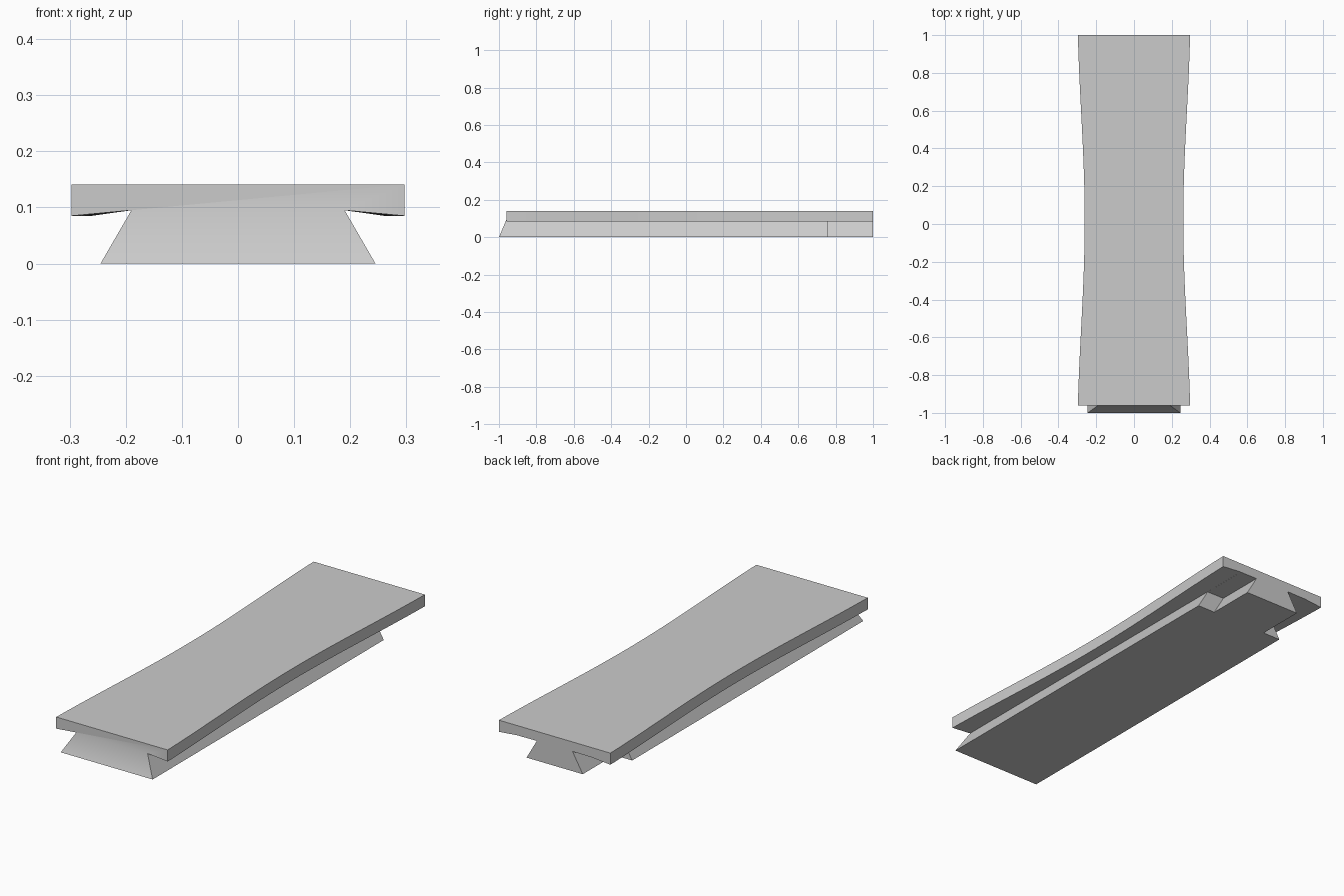
import bpy, bmesh, math

cube = bpy.data.objects.get("Cube")
if cube:
    bpy.data.objects.remove(cube, do_unlink=True)

grey = bpy.data.materials.new("plain grey")
grey.use_nodes = True
grey.diffuse_color = (0.6, 0.6, 0.6, 1)
grey.node_tree.nodes["Principled BSDF"].inputs["Base Color"].default_value = (0.6, 0.6, 0.6, 1)

FRONT, BACK, STEPS = -0.96, 1.0, 32


def half_width(y):
    # Waisted outline: narrow in the middle, wide at both ends
    u = abs(y - 0.02) / 0.98
    bend = 0.85 * math.pi
    return 0.261 + 0.036 * (1 - math.cos(bend * u)) / (1 - math.cos(bend))


def make_object(name, rings, cap_splits):
    """Loft closed rings of points into a solid, with caps split into faces."""
    bm = bmesh.new()
    loops = [[bm.verts.new(p) for p in ring] for ring in rings]
    n = len(loops[0])
    for a, b in zip(loops, loops[1:]):
        for i in range(n):
            j = (i + 1) % n
            bm.faces.new((a[i], a[j], b[j], b[i]))
    for loop in (loops[0], loops[-1]):
        for split in cap_splits:
            bm.faces.new([loop[i] for i in split])
    bmesh.ops.recalc_face_normals(bm, faces=bm.faces)
    mesh = bpy.data.meshes.new(name)
    bm.to_mesh(mesh)
    bm.free()
    mesh.materials.append(grey)
    obj = bpy.data.objects.new(name, mesh)
    bpy.context.collection.objects.link(obj)
    return obj


# Waisted plate with a dovetail rail beneath, lofted as one body
rings = []
for k in range(STEPS + 1):
    y = FRONT + (BACK - FRONT) * k / STEPS
    foot_y = -1.0 if k == 0 else y      # rail foot leans forward at the front
    w = half_width(y)
    side = [(w, y, 0.141), (w, y, 0.085), (0.19, y, 0.095), (0.245, foot_y, 0)]
    rings.append(side + [(-x, yy, z) for x, yy, z in reversed(side)])
body = make_object("plate_with_dovetail_rail", rings, [(0, 1, 2, 5, 6, 7), (2, 3, 4, 5)])

# Notches that narrow the rail at the back, same dovetail slope
slope = 0.055 / 0.095
for s in (1, -1):
    section = [(0.095, 0.095), (0.195, 0.094), (0.29, -0.03), (0.15 + 0.03 * slope, -0.03)]
    ends = [[(s * x, y, z) for x, z in section] for y in (0.76, 1.1)]
    cutter = make_object("notch_cutter", ends, [(0, 1, 2, 3)])
    cutter.hide_render = True
    bpy.context.view_layer.objects.active = body
    cut = body.modifiers.new("notch", "BOOLEAN")
    cut.operation = "DIFFERENCE"
    cut.solver = "EXACT"
    cut.object = cutter
    bpy.ops.object.modifier_apply(modifier=cut.name)
    bpy.data.objects.remove(cutter, do_unlink=True)

# Soft shading on the shallow bends, crisp edges elsewhere
bpy.ops.object.select_all(action="DESELECT")
body.select_set(True)
bpy.context.view_layer.objects.active = body
bpy.ops.object.shade_smooth_by_angle(angle=math.radians(30))
